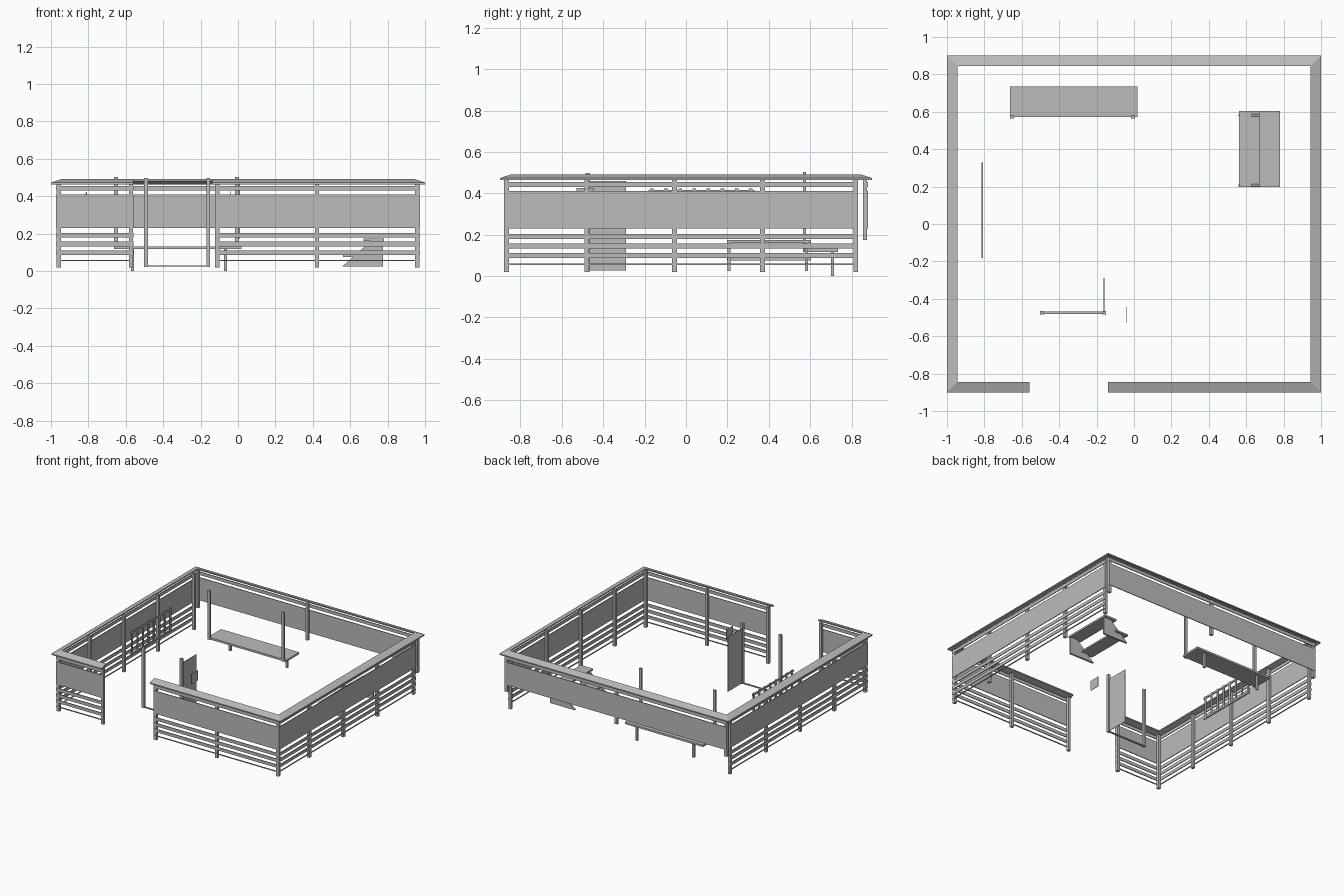
import bpy, bmesh
from mathutils import Vector

cube = bpy.data.objects.get("Cube")
if cube:
    bpy.data.objects.remove(cube, do_unlink=True)

grey = bpy.data.materials.new("plain grey")
grey.use_nodes = True
colour = (0.5, 0.5, 0.5, 1)
grey.diffuse_color = colour
grey.node_tree.nodes["Principled BSDF"].inputs["Base Color"].default_value = colour


def finish(name, bm):
    bmesh.ops.recalc_face_normals(bm, faces=bm.faces)
    mesh = bpy.data.meshes.new(name)
    bm.to_mesh(mesh)
    bm.free()
    mesh.materials.append(grey)
    obj = bpy.data.objects.new(name, mesh)
    bpy.context.collection.objects.link(obj)
    return obj


def box(name, xs, ys, zs):
    bm = bmesh.new()
    bmesh.ops.create_cube(bm, size=1)
    spans = (xs, ys, zs)
    for v in bm.verts:
        v.co = Vector([sum(s) / 2 + c * (s[1] - s[0]) for s, c in zip(spans, v.co)])
    return finish(name, bm)


def prism(name, points, offset):
    bm = bmesh.new()
    face = bm.faces.new([bm.verts.new(p) for p in points])
    out = bmesh.ops.extrude_face_region(bm, geom=[face])
    moved = [g for g in out["geom"] if isinstance(g, bmesh.types.BMVert)]
    bmesh.ops.translate(bm, verts=moved, vec=offset)
    return finish(name, bm)


PANEL = (0.23, 0.41)
TOP_RAIL = (0.43, 0.455)
LOW_RAILS = [(0.178, 0.203), (0.132, 0.157), (0.087, 0.111), (0.053, 0.06)]
POST = 0.023


def wall(name, axis, side, face, span, posts, base, low=True):
    """Boards on the outside, posts just inside; axis is the running direction."""
    def piece(label, run, depth, zs):
        depth = sorted(side * d for d in depth)
        xs, ys = (run, depth) if axis == "x" else (depth, run)
        box(name + label, xs, ys, zs)

    board = (face - 0.006, face)
    piece("_panel", span, board, PANEL)
    for zs in [TOP_RAIL] + (LOW_RAILS if low else []):
        piece("_rail", span, board, zs)
    for p in posts:
        piece("_post", (p - POST / 2, p + POST / 2), (face - 0.025, face - 0.004), (base, 0.465))


# Fence walls
SIDE_POSTS = (-0.867, -0.48, -0.055, 0.37, 0.82)
for side, label in ((1, "left_wall"), (-1, "right_wall")):
    wall(label, "y", side, 0.972, (-0.879, 0.832), SIDE_POSTS, 0.02)
wall("front_wall_short", "x", -1, 0.88, (-0.97, -0.56), (-0.958, -0.572), 0.02)
wall("front_wall_long", "x", -1, 0.88, (-0.123, 0.97), (-0.111, 0.422, 0.958), 0.02)
wall("back_wall", "x", 1, 0.88, (-0.97, 0.97), (-0.958, 0, 0.958), 0.175, low=False)

# Sloping cap boards, higher on the inside
def cap(name, outer, inner):
    pts = [(*p, 0.473) for p in outer] + [(*p, 0.491) for p in reversed(inner)]
    prism(name, pts, (0, 0, -0.009))


OX, OY, IX, IY = 1, 0.9, 0.945, 0.845
cap("back_cap", [(-OX, OY), (OX, OY)], [(-IX, IY), (IX, IY)])
for s in (-1, 1):
    cap("side_cap", [(s * OX, -OY), (s * OX, OY)], [(s * IX, -IY), (s * IX, IY)])
for s, end in ((-1, -0.56), (1, -0.14)):
    cap("front_cap", [(s * OX, -OY), (end, -OY)], [(s * IX, -IY), (end, -IY)])

# Bench with two tall posts and two short legs
box("bench_seat", (-0.663, 0.02), (0.572, 0.735), (0.117, 0.132))
for x in (-0.652, -0.006):
    box("bench_post", (x - 0.011, x + 0.011), (0.565, 0.58), (0.117, 0.503))
for x in (-0.563, -0.067):
    box("bench_leg", (x - 0.008, x + 0.008), (0.7, 0.715), (0, 0.117))

# Step stool
box("upper_tread", (0.672, 0.78), (0.197, 0.605), (0.16, 0.174))
box("lower_tread", (0.562, 0.672), (0.197, 0.605), (0.075, 0.087))
for y in (0.2, 0.575):
    outline = [(0.558, 0.025), (0.775, 0.025), (0.775, 0.16), (0.71, 0.16)]
    prism("step_side", [(x, y, z) for x, z in outline], (0, 0.014, 0))

# Gate frame, open gate leaf and small plate
for x in (-0.492, -0.159):
    box("gate_post", (x - 0.01, x + 0.01), (-0.485, -0.465), (0.022, 0.498))
box("gate_sill", (-0.492, -0.159), (-0.482, -0.468), (0.024, 0.03))
box("gate_leaf", (-0.162, -0.158), (-0.475, -0.29), (0.027, 0.46))
box("small_plate", (-0.04, -0.037), (-0.53, -0.445), (0.345, 0.425))

# Wall rack
for zs in ((0.235, 0.248), (0.403, 0.417)):
    box("rack_rail", (-0.815, -0.806), (-0.182, 0.33), zs)
COUNT = 8
for i in range(COUNT):
    y = -0.165 + i * 0.478 / (COUNT - 1)
    box("rack_bar", (-0.814, -0.807), (y - 0.009, y + 0.009), (0.235, 0.423))
